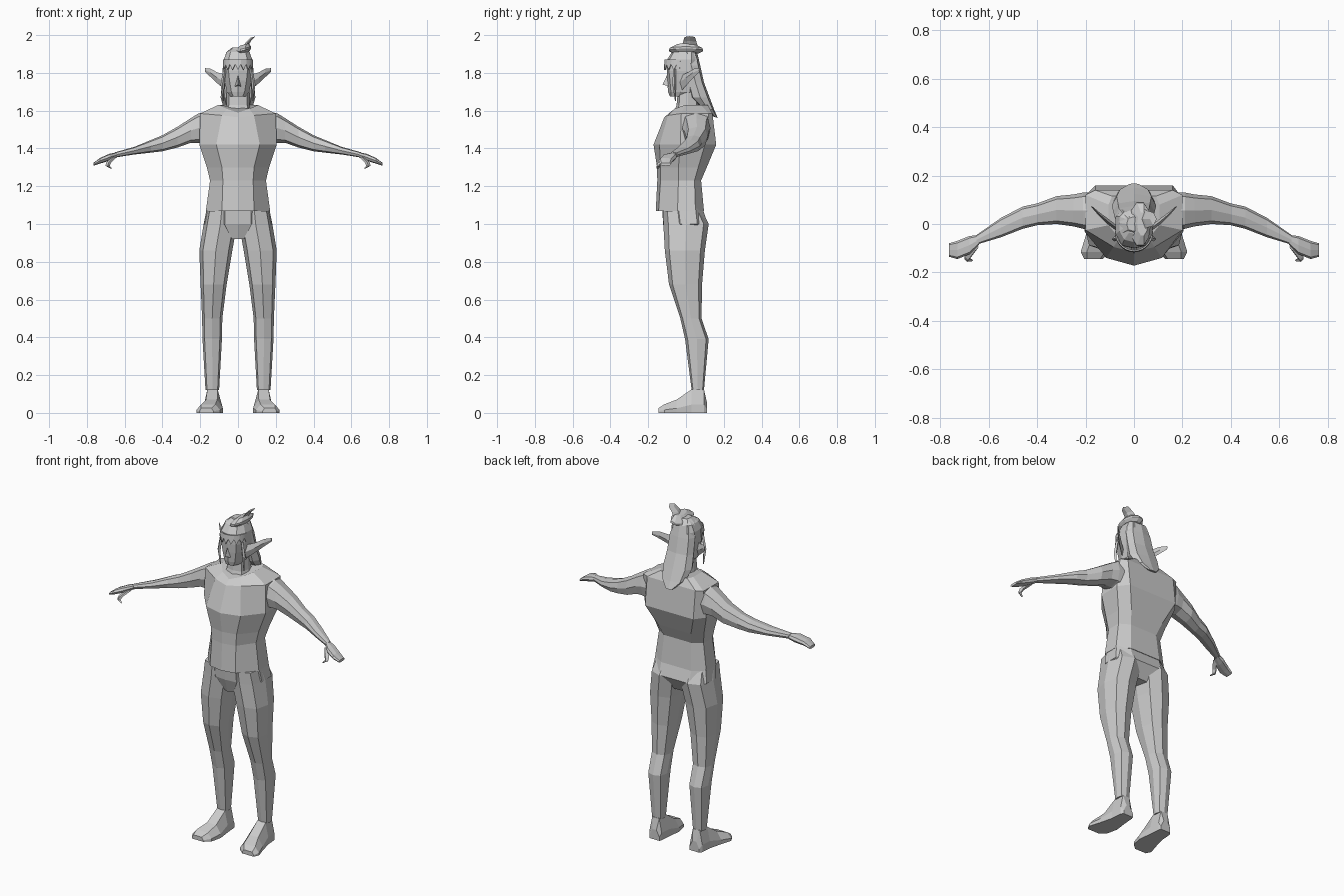
import bpy, bmesh, math
from mathutils import Vector

grey = bpy.data.materials.new("plain grey")
grey.diffuse_color = (0.6, 0.6, 0.6, 1)


def mesh_object(name, verts, faces):
    bm = bmesh.new()
    vs = [bm.verts.new(v) for v in verts]
    for f in faces:
        bm.faces.new([vs[i] for i in f])
    bmesh.ops.recalc_face_normals(bm, faces=bm.faces)
    me = bpy.data.meshes.new(name)
    bm.to_mesh(me)
    bm.free()
    me.materials.append(grey)
    ob = bpy.data.objects.new(name, me)
    bpy.context.collection.objects.link(ob)
    return ob


def loft(name, rings, caps=True):
    """Skin a row of rings that have equal point counts."""
    n = len(rings[0])
    faces = []
    for r in range(len(rings) - 1):
        for i in range(n):
            j = (i + 1) % n
            faces.append((r * n + i, r * n + j, (r + 1) * n + j, (r + 1) * n + i))
    if caps:
        faces.append(tuple(range(n)))
        faces.append(tuple(range((len(rings) - 1) * n, len(rings) * n)))
    return mesh_object(name, [p for r in rings for p in r], faces)


def oval(a0, a1, b0, b1, n=8, k=1.1):
    """Faceted oval in 2D, filling a0..a1 by b0..b1, with fuller corners."""
    out = []
    for i in range(n):
        t = 2 * math.pi * i / n
        f = 1 if i % 2 == 0 else k
        out.append(((a0 + a1) / 2 + f * math.cos(t) * (a1 - a0) / 2,
                    (b0 + b1) / 2 + f * math.sin(t) * (b1 - b0) / 2))
    return out


def body_ring(z, yc, xf, yf, xs, ysf, ysb, xb, yb, dip=0):
    """Symmetric torso section with a centre front ridge and flat back."""
    half = [(xf, yf, z - dip / 2), (xs, ysf, z), (xs, ysb, z), (xb, yb, z)]
    return [(0, yc, z - dip)] + half + [(-x, y, h) for x, y, h in reversed(half)]


def strand(name, points, widths):
    """Thin four-sided tapering tube."""
    rings = []
    for p, w in zip(points, widths):
        rings.append([Vector(p) + Vector(d) * w for d in
                      ((1, 0, 0), (0, 1, 0), (-1, 0, 0), (0, -1, 0))])
    return loft(name, rings)


# Shirt
loft("shirt", [
    body_ring(1.07, -.16, .085, -.145, .17, -.045, .05, .10, .095),
    body_ring(1.23, -.152, .08, -.135, .148, -.04, .045, .09, .08),
    body_ring(1.30, -.153, .085, -.135, .165, -.04, .065, .11, .11),
    body_ring(1.42, -.172, .115, -.14, .205, -.03, .10, .16, .16),
    body_ring(1.585, -.115, .085, -.095, .20, -.025, .12, .16, .14, .02),
    body_ring(1.63, -.085, .06, -.06, .105, -.005, .08, .09, .115, .04)])

# Pelvis
loft("pelvis", [
    body_ring(1.09, -.125, .07, -.125, .165, -.04, .05, .10, .085),
    body_ring(1.0, -.122, .07, -.115, .18, -.03, .06, .10, .115),
    body_ring(.92, -.10, .03, -.085, .05, -.04, .04, .03, .07)])

LEG = [  # z, inner x, outer x, front y, back y
    (1.07, .005, .168, -.122, .085), (1.0, .005, .182, -.12, .12),
    (.86, .03, .205, -.112, .10), (.68, .06, .198, -.09, .085),
    (.50, .083, .19, -.03, .082), (.39, .085, .188, -.005, .12),
    (.12, .10, .172, .03, .095)]
ARM = [  # x, front y, back y, bottom z, top z
    (.17, -.02, .13, 1.42, 1.595), (.21, -.02, .13, 1.43, 1.585),
    (.25, -.01, .122, 1.43, 1.56), (.32, .0, .115, 1.405, 1.515),
    (.40, -.005, .085, 1.385, 1.47), (.46, -.02, .072, 1.378, 1.445),
    (.55, -.055, .025, 1.368, 1.408), (.65, -.085, -.045, 1.352, 1.38)]
HAND = [(.64, -.085, -.045, 1.352, 1.38), (.68, -.125, -.05, 1.335, 1.372),
        (.73, -.145, -.07, 1.32, 1.35), (.765, -.135, -.08, 1.308, 1.324)]

for side, s in (("left", 1), ("right", -1)):
    # Trouser leg
    loft(side + "_leg", [[(s * x, y, z) for x, y in oval(x0, x1, y0, y1)]
                         for z, x0, x1, y0, y1 in LEG])
    # Shoe: rings from heel to toe (y, inner x, outer x, top z)
    shoe = []
    for y, xi, xo, h, t in ((.11, .10, .165, .06, .02), (.095, .095, .175, .125, .017),
                            (.03, .09, .18, .125, .018), (-.05, .08, .20, .07, .03),
                            (-.115, .095, .22, .045, .025), (-.145, .13, .205, .025, .01)):
        shoe.append([(s * xi, y, 0), (s * xo, y, 0), (s * xo, y, h * .35),
                     (s * (xo - t), y, h), (s * (xi + t), y, h), (s * xi, y, h * .35)])
    loft(side + "_shoe", shoe)
    # Arm and hand
    for part, rows in (("_arm", ARM), ("_hand", HAND)):
        loft(side + part, [[(s * x, y, z) for y, z in oval(y0, y1, z0, z1)]
                           for x, y0, y1, z0, z1 in rows])
    # Thumb and curled finger
    strand(side + "_thumb", [(s * .655, -.095, 1.355), (s * .685, -.135, 1.325),
                             (s * .69, -.145, 1.308), (s * .67, -.15, 1.293)],
           (.014, .014, .011, .005))
    # Pointed ear: upper and lower edges sweeping outward to a hooked tip
    ear = []
    for x, y, zt, zb, w in ((.068, -.02, 1.79, 1.71, .012), (.11, .012, 1.803, 1.745, .012),
                            (.145, .042, 1.822, 1.778, .008), (.175, .072, 1.825, 1.805, .003)):
        ear.append([(s * x, y - w, (zt + zb) / 2), (s * x, y, zt),
                    (s * x, y + w, (zt + zb) / 2), (s * x, y, zb)])
    loft(side + "_ear", ear)
    # Loose lock beside the face
    strand(side + "_lock", [(s * .07, -.06, 1.82), (s * .082, -.062, 1.74),
                            (s * .078, -.055, 1.65)], (.008, .01, .003))

# Neck
loft("neck", [[(x, y, z) for x, y in oval(-w, w, y0, y1)] for z, w, y0, y1 in
              ((1.56, .08, -.075, .09), (1.63, .062, -.05, .07), (1.74, .058, -.04, .06))])

# Head: z, nose-line y, cheek x, cheek y, side x, side front y, side back y, back x, back y
loft("head", [
    body_ring(1.675, -.085, .025, -.08, .04, -.04, .0, .03, .03),
    body_ring(1.70, -.095, .035, -.08, .06, -.03, .02, .04, .05),
    body_ring(1.76, -.10, .045, -.085, .07, -.035, .03, .04, .06),
    body_ring(1.81, -.10, .05, -.09, .076, -.04, .03, .05, .065),
    body_ring(1.87, -.10, .05, -.088, .076, -.04, .03, .05, .06),
    body_ring(1.91, -.075, .04, -.065, .06, -.03, .03, .04, .05),
    body_ring(1.93, -.04, .02, -.035, .03, -.01, .02, .02, .03)])

# Nose
mesh_object("nose", [(0, -.095, 1.80), (.017, -.09, 1.728), (-.017, -.09, 1.728),
                     (0, -.124, 1.738)], [(0, 1, 3), (0, 3, 2), (1, 2, 3), (0, 2, 1)])

# Headband with a zigzag lower edge
band, faces = [], []
N = 16
for i in range(N + 1):
    a = math.pi * i / N
    x, y = .079 * math.cos(a), -.03 - .083 * math.sin(a)
    band += [(x, y, 1.87), (x, y - .004, 1.845 if i % 2 else 1.815)]
for i in range(N):
    faces.append((2 * i, 2 * i + 1, 2 * i + 3, 2 * i + 2))
headband = mesh_object("headband", band, faces)
headband.modifiers.new("thickness", "SOLIDIFY").thickness = .006

# Long hair falling behind the head to a point
loft("hair", [[(x, y, z + (y - (y0 + y1) / 2) * tilt) for x, y in oval(-w, w, y0, y1)]
              for z, w, y0, y1, tilt in
              ((1.935, .03, -.03, .03, 0), (1.91, .062, -.05, .06, -.1),
               (1.84, .08, -.02, .075, 0), (1.75, .085, .005, .095, 0),
               (1.67, .092, .025, .125, 0), (1.61, .075, .08, .15, -.2),
               (1.565, .025, .145, .168, -.3))])

# Hair ornament: flared brim, leaning crown and a small tuft
loft("topknot_brim", [[(x, y, z + .25 * (x - .025)) for x, y in oval(cx - w, cx + w, -d, d, 10, 1)]
                      for cx, z, w, d in ((.025, 1.905, .035, .07), (.025, 1.918, .045, .095),
                                          (.027, 1.928, .043, .092), (.035, 1.948, .022, .05))])
loft("topknot_tuft", [[(x, y, z + .3 * (x - cx)) for x, y in oval(cx - w, cx + w, .02 - d, .02 + d, 4)]
                      for cx, z, w, d in ((.035, 1.935, .018, .04), (.055, 1.965, .014, .032),
                                          (.08, 1.99, .014, .025))])
